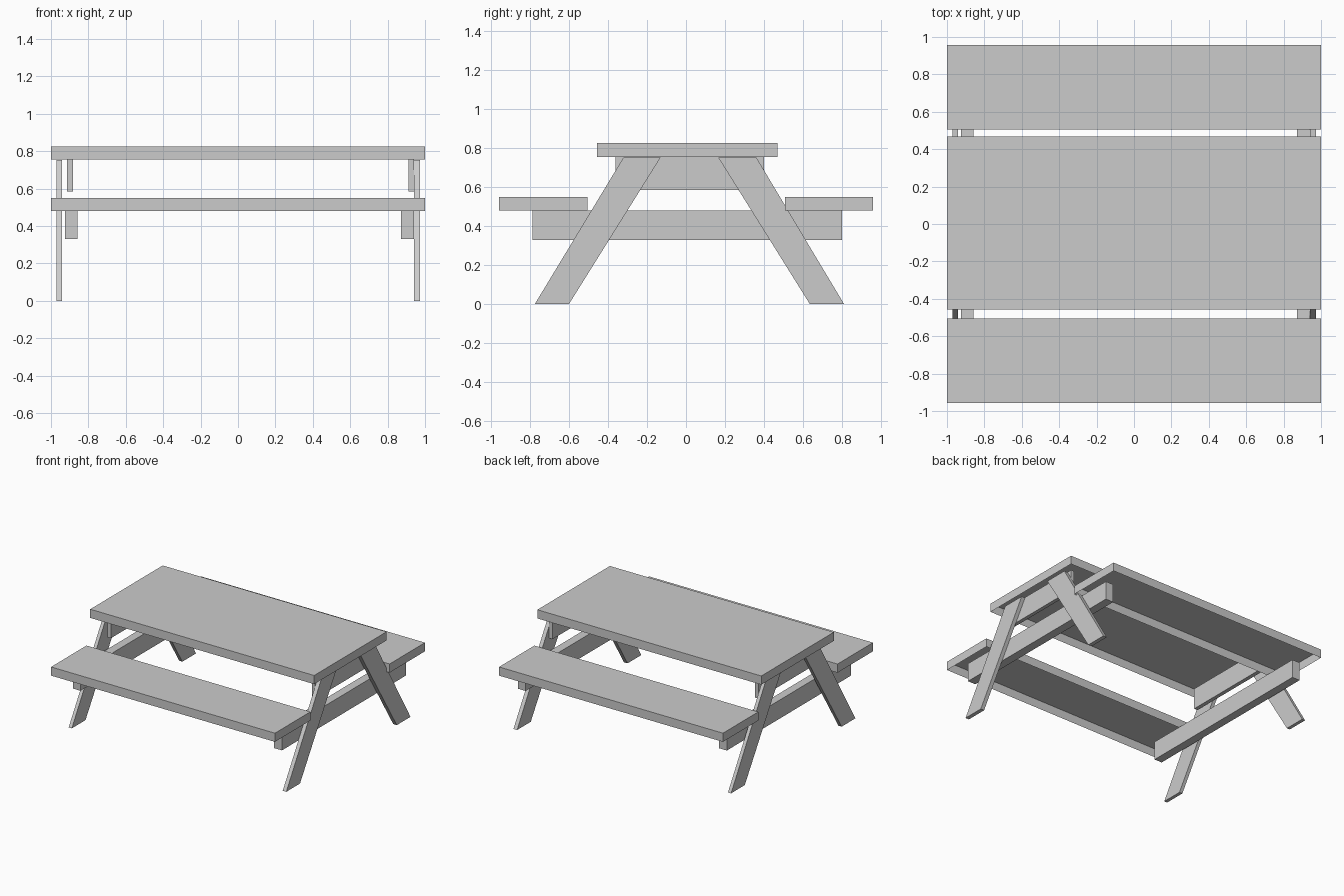
import bpy, bmesh

if "Cube" in bpy.data.objects:
    bpy.data.objects.remove(bpy.data.objects["Cube"])


def finish(name, bm):
    mesh = bpy.data.meshes.new(name)
    bm.to_mesh(mesh)
    bm.free()
    obj = bpy.data.objects.new(name, mesh)
    bpy.context.collection.objects.link(obj)
    return obj


def box(name, x, y, z, open_bottom=False):
    bm = bmesh.new()
    bmesh.ops.create_cube(bm, size=1)
    for v in bm.verts:
        v.co = [(a + b) / 2 + c * (b - a) for c, (a, b) in zip(v.co, (x, y, z))]
    bm.normal_update()
    if open_bottom:
        bottom = [f for f in bm.faces if f.normal.z < -0.9]
        bmesh.ops.delete(bm, geom=bottom, context='FACES_ONLY')
    return finish(name, bm)


def slab(name, x, profile):
    # Extrude a (y, z) outline along x
    bm = bmesh.new()
    face = bm.faces.new([bm.verts.new((x[0], y, z)) for y, z in profile])
    ext = bmesh.ops.extrude_face_region(bm, geom=[face], use_keep_orig=True)
    for v in ext['geom']:
        if isinstance(v, bmesh.types.BMVert):
            v.co.x = x[1]
    bmesh.ops.recalc_face_normals(bm, faces=bm.faces[:])
    return finish(name, bm)


# Table top and seats: shells open underneath
box("table_top", (-1, 1), (-0.457, 0.468), (0.755, 0.825), True)
box("front_seat", (-1, 1), (-0.957, -0.505), (0.48, 0.55), True)
box("back_seat", (-1, 1), (0.506, 0.957), (0.48, 0.55), True)

# Slanted legs at both ends
front_leg = [(-0.775, 0), (-0.60, 0), (-0.13, 0.752), (-0.32, 0.752)]
back_leg = [(0.635, 0), (0.81, 0), (0.36, 0.752), (0.165, 0.752)]
for side, x in (("left", (-0.97, -0.942)), ("right", (0.942, 0.974))):
    slab(f"{side}_front_leg", x, front_leg)
    slab(f"{side}_back_leg", x, back_leg)

# Beams that carry the seats
box("left_seat_beam", (-0.925, -0.857), (-0.785, 0.80), (0.33, 0.48))
box("right_seat_beam", (0.872, 0.942), (-0.785, 0.80), (0.33, 0.48))

# Short braces under the table top
box("left_top_brace", (-0.915, -0.883), (-0.36, 0.38), (0.585, 0.755))
box("right_top_brace", (0.912, 0.942), (-0.36, 0.40), (0.585, 0.755))
